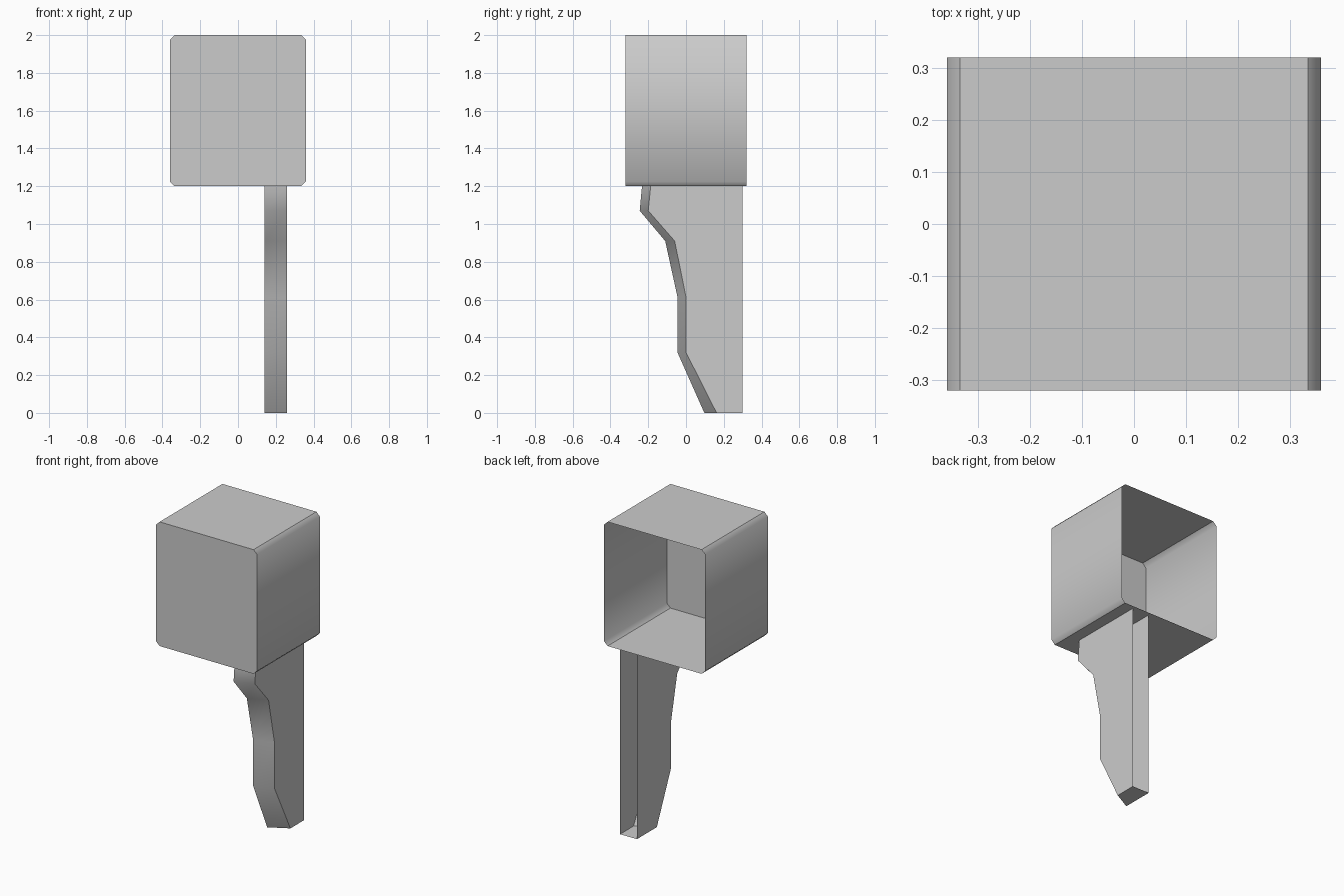
import bpy, bmesh

if "Cube" in bpy.data.objects:
    bpy.data.objects.remove(bpy.data.objects["Cube"])


def finish(name, bm, is_sharp):
    """Turn a bmesh into a smooth-shaded object with chosen sharp edges."""
    bmesh.ops.recalc_face_normals(bm, faces=bm.faces)
    for f in bm.faces:
        f.smooth = True
    for e in bm.edges:
        e.smooth = not is_sharp(e)
    mesh = bpy.data.meshes.new(name)
    bm.to_mesh(mesh)
    bm.free()
    obj = bpy.data.objects.new(name, mesh)
    bpy.context.collection.objects.link(obj)
    return obj


# Head: thin chamfered box, closed at the front and open at the back
W, D, Z0, Z1, C = 0.36, 0.32, 1.2, 2.0, 0.025
right = [(W - C, Z0), (W, Z0 + C), (W, Z1 - C), (W - C, Z1)]
outline = right + [(-x, z) for x, z in reversed(right)]
bm = bmesh.new()
front = bm.faces.new([bm.verts.new((x, -D, z)) for x, z in outline])
rim = bmesh.ops.extrude_edge_only(bm, edges=list(front.edges))["geom"]
bmesh.ops.translate(bm, vec=(0, 2 * D, 0),
                    verts=[v for v in rim if isinstance(v, bmesh.types.BMVert)])


def head_sharp(e):
    along_depth = abs(e.verts[0].co.y - e.verts[1].co.y) > 0.1
    at_flat_end = min(abs(e.verts[0].co.z - z) for z in (Z0, Z1)) < 0.001
    return not along_depth or at_flat_end


finish("head", bm, head_sharp)

# Leg: thin channel with a slanted front, closed sole and open back
# Each row: height, front y on the left wall, front y on the right wall
rows = [(0, 0.097, 0.162), (0.32, -0.045, 0), (0.613, -0.045, 0),
        (0.91, -0.11, -0.06), (1.07, -0.245, -0.20), (1.2, -0.233, -0.187)]
XL, XR, BACK = 0.14, 0.26, 0.3
bm = bmesh.new()
left = [bm.verts.new((XL, yl, z)) for z, yl, yr in rows]
right = [bm.verts.new((XR, yr, z)) for z, yl, yr in rows]
back = {x: [bm.verts.new((x, BACK, z)) for z in (0, 1.2)] for x in (XL, XR)}
for i in range(len(rows) - 1):
    bm.faces.new((left[i], right[i], right[i + 1], left[i + 1]))
for x, edge in ((XL, left), (XR, right)):
    bm.faces.new(edge + back[x][::-1])
bm.faces.new((left[0], right[0], back[XR][0], back[XL][0]))


def leg_sharp(e):
    across = abs(e.verts[0].co.x - e.verts[1].co.x) > 0.01
    return not across or e.verts[0].co.z < 0.001


finish("leg", bm, leg_sharp)
